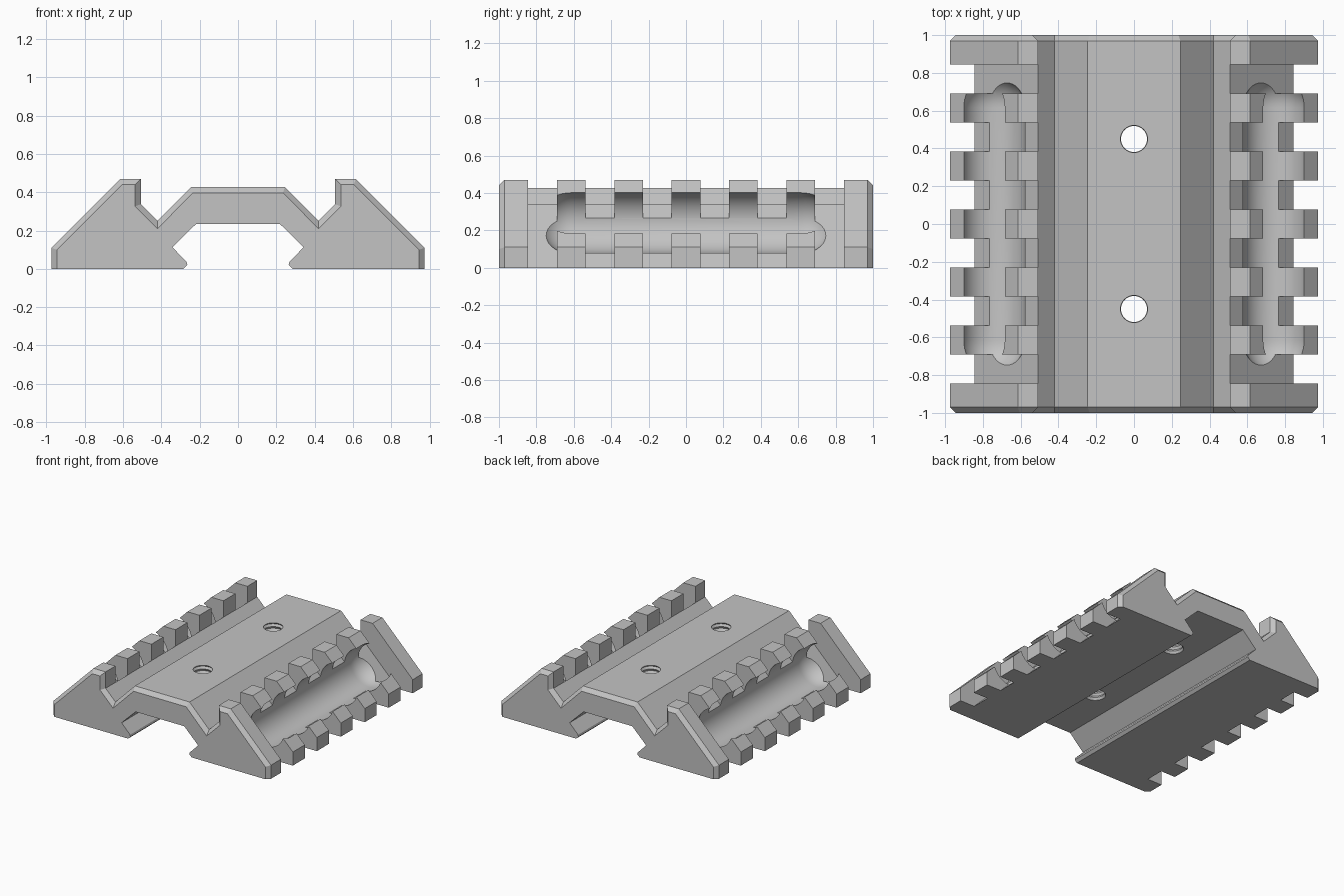
import bpy
import bmesh
from math import sin, cos, pi, radians, sqrt
from mathutils import Matrix, Vector

if "Cube" in bpy.data.objects:
    bpy.data.objects.remove(bpy.data.objects["Cube"], do_unlink=True)

GREY = (0.55, 0.55, 0.55, 1.0)
metal = bpy.data.materials.new("plain grey")
metal.use_nodes = True
metal.diffuse_color = GREY
metal.node_tree.nodes["Principled BSDF"].inputs["Base Color"].default_value = GREY


def make_object(name, bm):
    bmesh.ops.remove_doubles(bm, verts=bm.verts, dist=1e-5)
    bmesh.ops.recalc_face_normals(bm, faces=bm.faces)
    mesh = bpy.data.meshes.new(name)
    bm.to_mesh(mesh)
    bm.free()
    mesh.materials.append(metal)
    obj = bpy.data.objects.new(name, mesh)
    bpy.context.collection.objects.link(obj)
    return obj


def loft(bm, rings):
    """Skin equal-length closed rings and cap both ends."""
    loops = [[bm.verts.new(p) for p in ring] for ring in rings]
    for a, b in zip(loops, loops[1:]):
        for i in range(len(a)):
            j = (i + 1) % len(a)
            bm.faces.new((a[i], a[j], b[j], b[i]))
    bm.faces.new(loops[0])
    bm.faces.new(loops[-1])


def extrude_y(bm, sections):
    """Loft (x, z) outlines placed at the given y values."""
    loft(bm, [[(x, y, z) for x, z in outline] for y, outline in sections])


def revolve(bm, profile, matrix, steps=48):
    """Turn (radius, height) points around the local z axis."""
    loft(bm, [[matrix @ Vector((r * cos(2 * pi * i / steps), r * sin(2 * pi * i / steps), h))
               for i in range(steps)] for r, h in profile])


def mirrored(half):
    return half + [(-x, z) for x, z in reversed(half)]


# Body: one cross-section with chamfered upper edges at both ends
underside = [(0.285, 0), (0.264, 0.02), (0.268, 0.036), (0.343, 0.113), (0.218, 0.235)]
full = mirrored([(0.245, 0.427), (0.42, 0.25), (0.507, 0.337), (0.507, 0.47),
                 (0.615, 0.47), (0.975, 0.11), (0.975, 0)] + underside)
inset = mirrored([(0.235, 0.397), (0.42, 0.21), (0.537, 0.327), (0.537, 0.44),
                  (0.605, 0.44), (0.945, 0.1), (0.945, 0)] + underside)
bm = bmesh.new()
extrude_y(bm, [(-1, inset), (-0.97, full), (0.97, full), (1, inset)])
body = make_object("rail_body", bm)

cutters = []

# Cross slots that leave the rail teeth
bm = bmesh.new()
slot = [(0.46, 0.384), (0.9, -0.056), (1.2, -0.056), (1.2, 0.6), (0.46, 0.6)]
for side in (-1, 1):
    outline = [(side * x, z) for x, z in slot]
    for k in range(6):
        y = (k - 2.5) * 0.307
        extrude_y(bm, [(y - 0.077, outline), (y + 0.077, outline)])
cutters.append(make_object("slot_cutter", bm))

# Round-ended trough along each sloping side
R, HALF = 0.168, 0.615
cap = [(R * cos(a), HALF + R * sin(a)) for a in [pi / 2 * i / 12 for i in range(12)]]
cap.append((0.002, HALF + R))
trough = [(r, -h) for r, h in reversed(cap)] + cap
depth, offset = 0.70 * sqrt(2), 0.5
bm = bmesh.new()
for side in (-1, 1):
    place = Matrix.Translation((side * (depth + offset) / 2, 0, (depth - offset) / 2))
    revolve(bm, trough, place @ Matrix.Rotation(radians(90), 4, "X"))
cutters.append(make_object("trough_cutter", bm))

# Two threaded through holes
thread = [(0.069 if i % 2 else 0.08, 0.2 + i * 0.018) for i in range(1, 13)]
thread = [(0.069, 0.15)] + thread + [(0.069, 0.43), (0.069, 0.5)]
bm = bmesh.new()
for y in (-0.45, 0.45):
    revolve(bm, thread, Matrix.Translation((0, y, 0)), 40)
cutters.append(make_object("hole_cutter", bm))

# Cut everything into the body
bpy.context.view_layer.objects.active = body
for cutter in cutters:
    cutter.hide_render = True
    mod = body.modifiers.new(cutter.name, "BOOLEAN")
    mod.operation = "DIFFERENCE"
    mod.solver = "EXACT"
    mod.object = cutter
    bpy.ops.object.modifier_apply(modifier=mod.name)
    bpy.data.objects.remove(cutter, do_unlink=True)

for obj in bpy.context.selected_objects:
    obj.select_set(False)
body.select_set(True)
bpy.ops.object.shade_smooth_by_angle(angle=radians(25))
